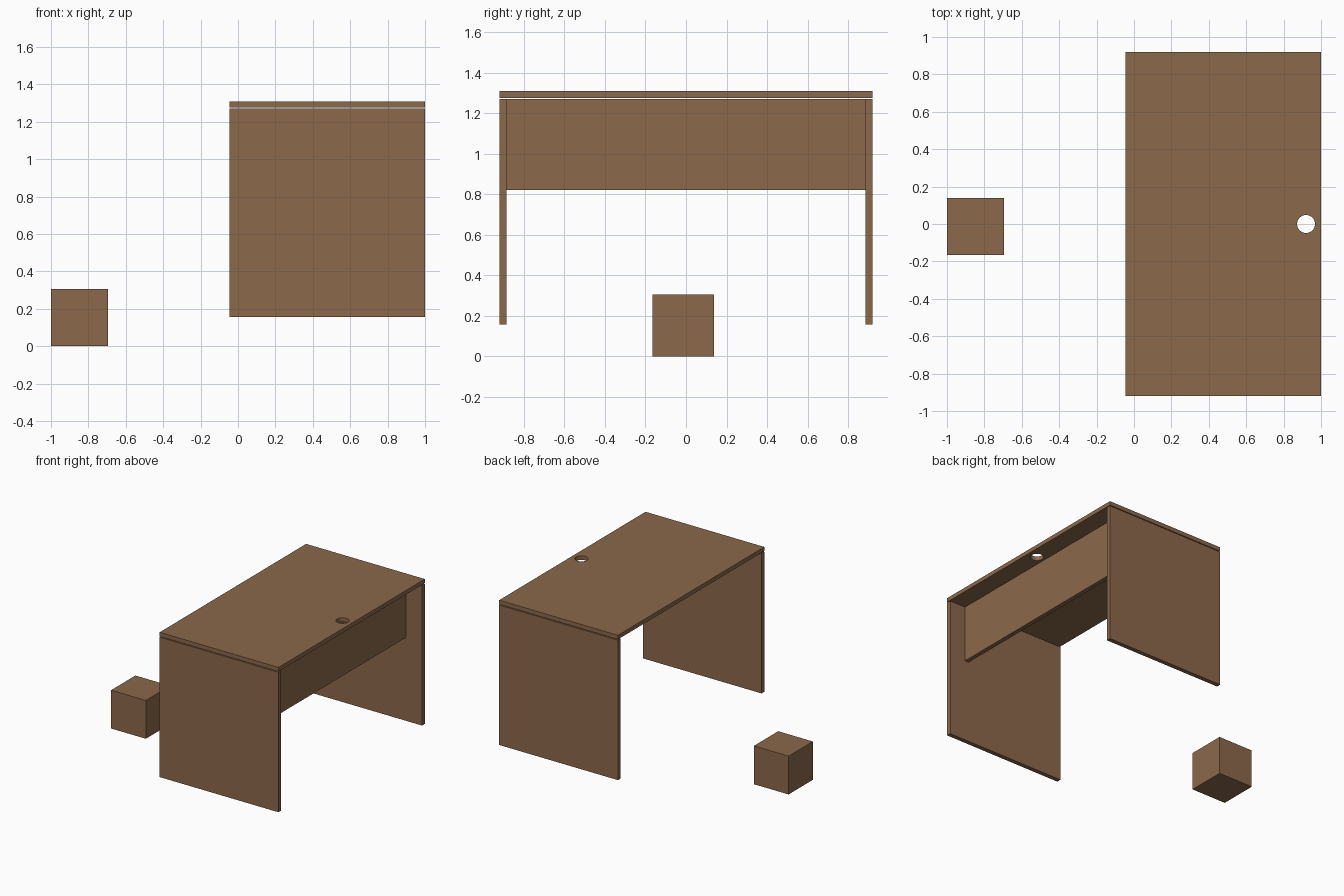
import bpy

# Remove the default cube
default = bpy.data.objects.get("Cube")
if default:
    bpy.data.objects.remove(default, do_unlink=True)

# Single wood colour
wood = bpy.data.materials.new("brown_wood")
wood.use_nodes = True
colour = (0.26, 0.14, 0.07, 1.0)
wood.diffuse_color = colour
bsdf = wood.node_tree.nodes["Principled BSDF"]
bsdf.inputs["Base Color"].default_value = colour


def board(name, low, high):
    """Box spanning two opposite corners."""
    centre = [(a + b) / 2 for a, b in zip(low, high)]
    bpy.ops.mesh.primitive_cube_add(size=1, location=centre)
    obj = bpy.context.object
    obj.name = name
    obj.scale = [b - a for a, b in zip(low, high)]
    bpy.ops.object.transform_apply(location=False, rotation=False, scale=True)
    obj.data.materials.append(wood)
    return obj


# Shared dimensions
back, front = -0.045, 1.0
half_width, thick = 0.92, 0.035
inner = half_width - thick
leg_bottom, leg_top = 0.157, 1.27
top_low, top_high = 1.276, 1.309

# Desk top with a round cable hole
desk_top = board("desk_top", (back, -half_width, top_low),
                 (front, half_width, top_high))
bpy.ops.mesh.primitive_cylinder_add(vertices=32, radius=0.048, depth=0.2,
                                    location=(0.92, 0, top_low))
cutter = bpy.context.object
cutter.name = "cable_hole_cutter"
cutter.data.materials.append(wood)
hole = desk_top.modifiers.new("cable_hole", "BOOLEAN")
hole.operation = "DIFFERENCE"
hole.solver = "EXACT"
hole.object = cutter
bpy.context.view_layer.objects.active = desk_top
bpy.ops.object.modifier_apply(modifier=hole.name)
bpy.data.objects.remove(cutter, do_unlink=True)

# Side panels that carry the top
for name, y in (("front_side_panel", -half_width), ("back_side_panel", inner)):
    board(name, (back, y, leg_bottom), (front, y + thick, leg_top))

# Modesty panel between the sides
board("modesty_panel", (0.825, -inner, 0.82), (0.86, inner, leg_top))

# Separate small block on the floor
board("floor_block", (-1.0, -0.166, 0), (-0.695, 0.139, 0.305))
